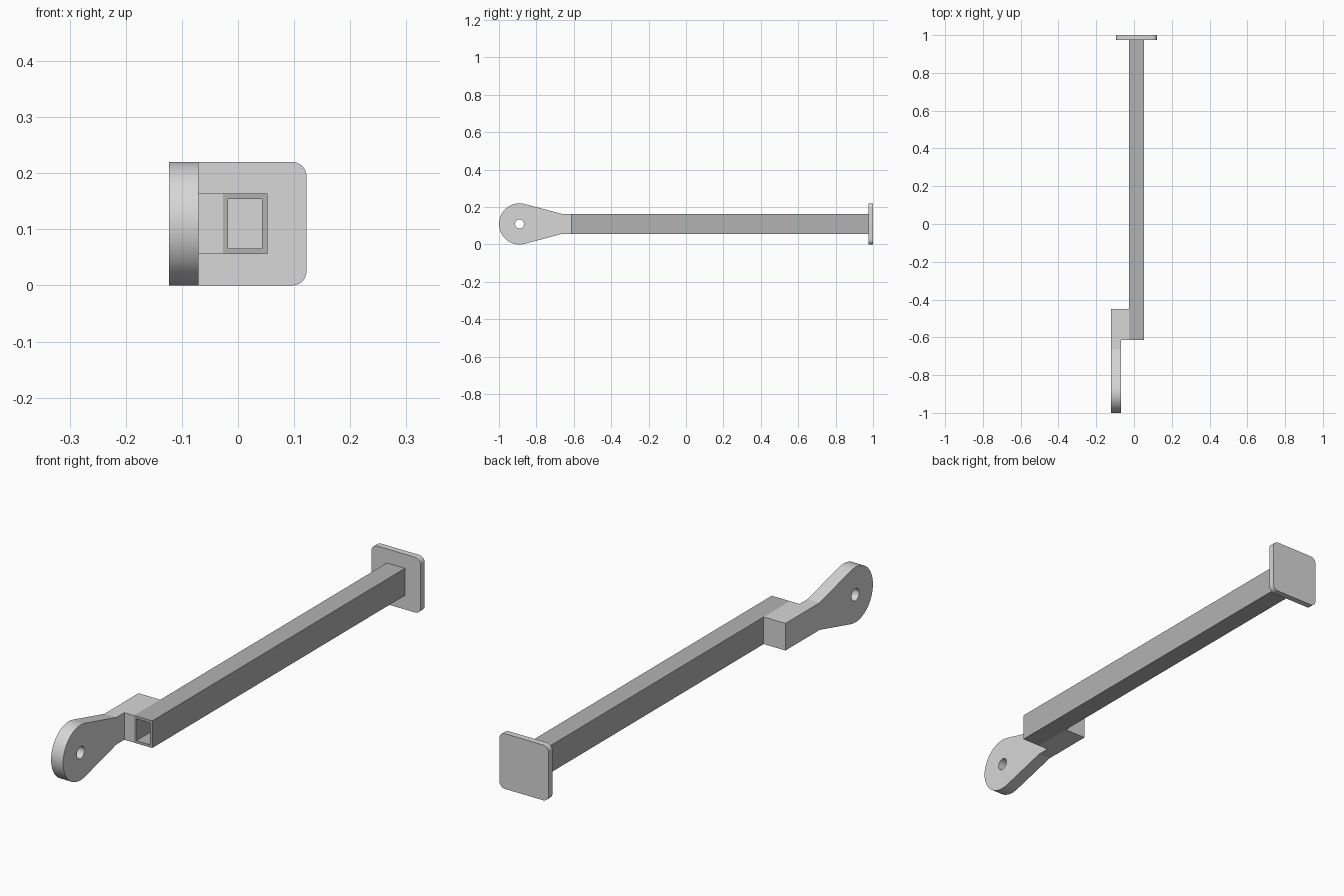
import bpy, bmesh, math
from mathutils import Vector

if "Cube" in bpy.data.objects:
    bpy.data.objects.remove(bpy.data.objects["Cube"])


def material(name, value):
    mat = bpy.data.materials.new(name)
    mat.use_nodes = True
    colour = (value, value, value, 1)
    mat.diffuse_color = colour
    mat.node_tree.nodes["Principled BSDF"].inputs["Base Color"].default_value = colour
    return mat


light_grey = material("light grey", 0.68)
mid_grey = material("mid grey", 0.45)


def arc(cx, cy, r, start, end, steps):
    angles = [math.radians(start + (end - start) * i / steps) for i in range(steps + 1)]
    return [(cx + r * math.cos(a), cy + r * math.sin(a)) for a in angles]


def rect(x0, x1, z0, z1):
    return [(x0, z0), (x1, z0), (x1, z1), (x0, z1)]


def prism(name, outline, axis, low, high, mat):
    """Extrude an outline along x (outline in y, z) or along y (outline in x, z)."""
    bm = bmesh.new()

    def ring(d):
        return [bm.verts.new((d, a, b) if axis == "x" else (a, d, b)) for a, b in outline]

    near, far = ring(low), ring(high)
    bm.faces.new(near)
    bm.faces.new(far)
    for i in range(len(near)):
        j = (i + 1) % len(near)
        bm.faces.new((near[i], near[j], far[j], far[i]))
    bmesh.ops.recalc_face_normals(bm, faces=bm.faces)
    mesh = bpy.data.meshes.new(name)
    bm.to_mesh(mesh)
    bm.free()
    mesh.materials.append(mat)
    obj = bpy.data.objects.new(name, mesh)
    bpy.context.collection.objects.link(obj)
    return obj


def activate(obj):
    bpy.ops.object.select_all(action="DESELECT")
    obj.select_set(True)
    bpy.context.view_layer.objects.active = obj


def cut(obj, cutter):
    cutter.hide_render = True
    mod = obj.modifiers.new("cut", "BOOLEAN")
    mod.operation = "DIFFERENCE"
    mod.solver = "EXACT"
    mod.object = cutter
    activate(obj)
    bpy.ops.object.modifier_apply(modifier=mod.name)
    bpy.data.objects.remove(cutter)


def smooth(obj):
    activate(obj)
    bpy.ops.object.shade_smooth_by_angle(angle=math.radians(10))


MID = 0.11                       # height of the centre line
TUBE_FRONT, PLATE_FRONT = -0.615, 0.975
ARM_BACK, TUBE_SIDE = -0.45, -0.027

# Hollow rectangular tube
tube = prism("tube", rect(TUBE_SIDE, 0.053, 0.056, 0.164), "y",
             TUBE_FRONT, PLATE_FRONT, mid_grey)
bore = prism("bore", rect(-0.018, 0.043, 0.066, 0.154), "y", -0.7, 1.1, mid_grey)
cut(tube, bore)

# End plate with rounded corners
r = 0.025
plate_outline = []
for cx, cz, start in ((0.122 - r, 0.22 - r, 0), (-0.095 + r, 0.22 - r, 90),
                      (-0.095 + r, r, 180), (0.122 - r, r, 270)):
    plate_outline += arc(cx, cz, r, start, start + 90, 12)
plate = prism("end_plate", plate_outline, "y", PLATE_FRONT, 1.0, light_grey)
smooth(plate)

# Arm: round eye tapering tangentially into a straight shank
eye_y, eye_r, taper_y, half = -0.89, 0.11, -0.665, 0.054
run = taper_y - eye_y
tangent = math.degrees(math.atan2(half, run) + math.acos(eye_r / math.hypot(run, half)))
arm_outline = arc(eye_y, MID, eye_r, tangent, 360 - tangent, 56)
arm_outline += [(taper_y, MID - half), (ARM_BACK, MID - half),
                (ARM_BACK, MID + half), (taper_y, MID + half)]
arm = prism("arm", arm_outline, "x", -0.123, -0.07, light_grey)

# Shank block stepping sideways to meet the tube
bm = bmesh.new()
bm.from_mesh(arm.data)
bmesh.ops.bisect_plane(bm, geom=bm.verts[:] + bm.edges[:] + bm.faces[:],
                       plane_co=(0, TUBE_FRONT, 0), plane_no=(0, 1, 0))
step = [f for f in bm.faces if f.normal.x > 0.9 and f.calc_center_median().y > TUBE_FRONT]
new = bmesh.ops.extrude_face_region(bm, geom=step)["geom"]
bmesh.ops.delete(bm, geom=[f for f in step if f.is_valid], context="FACES")
bmesh.ops.translate(bm, vec=Vector((TUBE_SIDE + 0.07, 0, 0)),
                    verts=[v for v in new if isinstance(v, bmesh.types.BMVert)])
bmesh.ops.recalc_face_normals(bm, faces=bm.faces)
bm.to_mesh(arm.data)
bm.free()

# Pin hole through the eye
pin = prism("pin_hole", arc(eye_y, MID, 0.024, 0, 352.5, 47), "x", -0.2, 0.0, light_grey)
cut(arm, pin)
smooth(arm)
